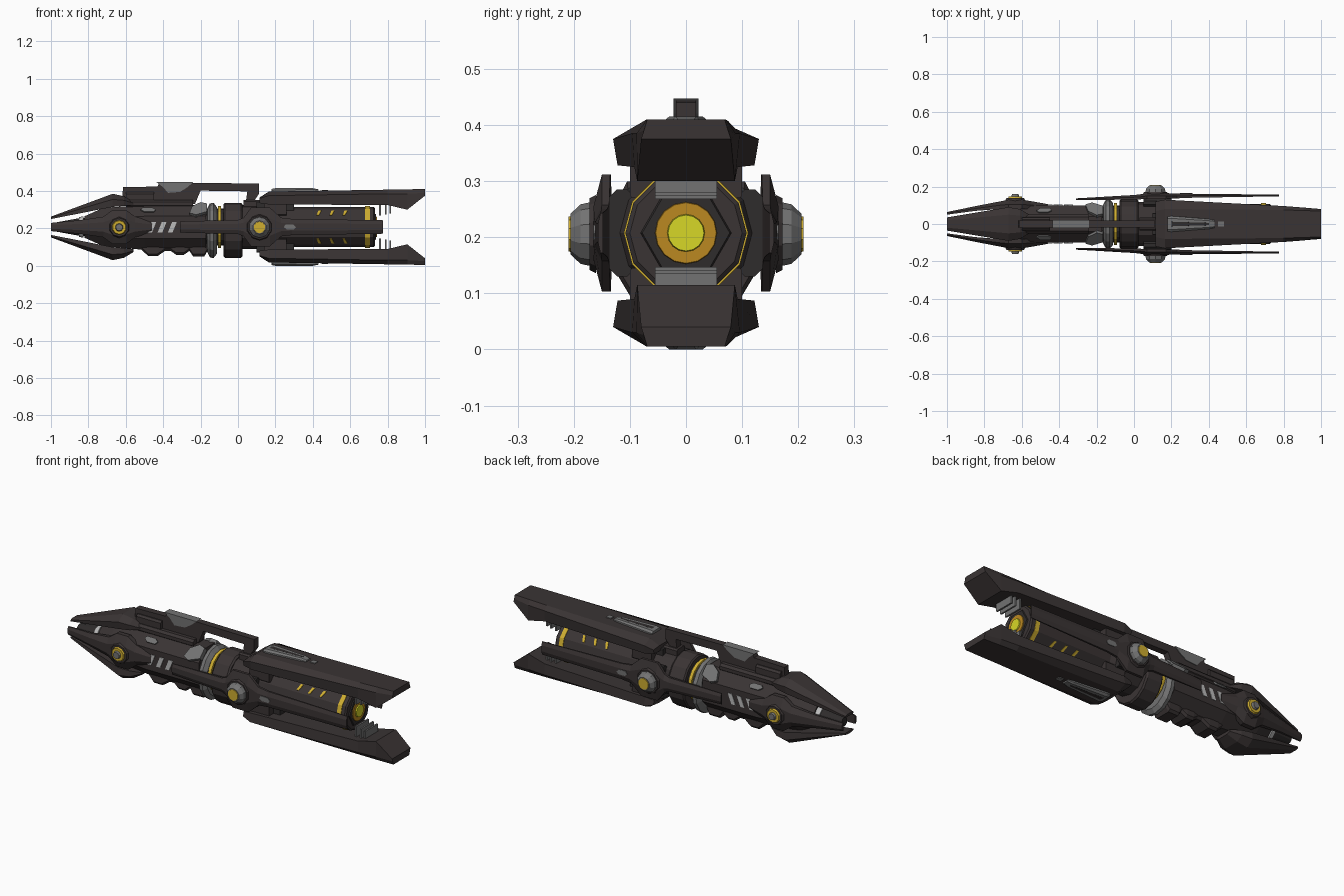
import bpy, bmesh, math

if "Cube" in bpy.data.objects:
    bpy.data.objects.remove(bpy.data.objects["Cube"])

CZ = 0.2075  # height of the long axis


def mat(name, r, g, b):
    m = bpy.data.materials.new(name)
    m.diffuse_color = (r, g, b, 1)
    m.use_nodes = True
    m.node_tree.nodes["Principled BSDF"].inputs["Base Color"].default_value = m.diffuse_color
    return m


DARK = mat("dark_brown_metal", 0.042, 0.034, 0.034)
DEEP = mat("deep_grey_metal", 0.028, 0.025, 0.025)
GREY = mat("mid_grey_metal", 0.17, 0.17, 0.17)
PALE = mat("pale_grey_paint", 0.5, 0.5, 0.5)
YELLOW = mat("yellow_paint", 0.62, 0.42, 0.03)
AMBER = mat("amber_lens", 0.5, 0.25, 0.015)
BRIGHT = mat("bright_lens", 0.68, 0.68, 0.02)


def loft(name, secs, m, mirror=""):
    """Skin a list of point rings, cap the ends, mirror in y and/or about CZ."""
    bm = bmesh.new()
    for sy in ((1, -1) if "y" in mirror else (1,)):
        for sz in ((1, -1) if "z" in mirror else (1,)):
            rings = [[bm.verts.new((x, y * sy, CZ + (z - CZ) * sz)) for x, y, z in s] for s in secs]
            n = len(rings[0])
            for a, b in zip(rings, rings[1:]):
                for i in range(n):
                    j = (i + 1) % n
                    bm.faces.new((a[i], a[j], b[j], b[i]))
            bm.faces.new(rings[0])
            bm.faces.new(rings[-1])
    bmesh.ops.recalc_face_normals(bm, faces=bm.faces)
    me = bpy.data.meshes.new(name)
    bm.to_mesh(me)
    bm.free()
    me.materials.append(m)
    ob = bpy.data.objects.new(name, me)
    bpy.context.collection.objects.link(ob)
    return ob


def box8(x, y0, y1, z0, z1, c):
    """Chamfered rectangle across x."""
    return [(x, y0 + c, z0), (x, y1 - c, z0), (x, y1, z0 + c), (x, y1, z1 - c),
            (x, y1 - c, z1), (x, y0 + c, z1), (x, y0, z1 - c), (x, y0, z0 + c)]


def box(name, x0, x1, y0, y1, z0, z1, m, mirror="", c=0.004):
    return loft(name, [box8(x, y0, y1, z0, z1, c) for x in (x0, x1)], m, mirror)


def wedge(x, wt, ws, wb, zt, zs, zb):
    """Blade section: narrow outer face, wide shoulder, inner face."""
    return [(x, -wt, zt), (x, wt, zt), (x, ws, zs), (x, wb, zb), (x, -wb, zb), (x, -ws, zs)]


def side_plate(x, y0, y1, h):
    """Thin side plate section with a bevelled outer face."""
    e = h * 0.45
    return [(x, y0, CZ - h), (x, (y0 + y1) / 2, CZ - h), (x, y1, CZ - e), (x, y1, CZ + e),
            (x, (y0 + y1) / 2, CZ + h), (x, y0, CZ + h)]


def prism(name, pts, y0, y1, m, mirror=""):
    return loft(name, [[(x, y, z) for x, z in pts] for y in (y0, y1)], m, mirror)


def tilt_plate(name, pts, d0, d1, m, mirror="y", u0=0.0):
    """Plate lying on the upper 45-degree facet; points are (x, distance up the facet)."""
    k = math.sqrt(0.5)
    return loft(name, [[(x, k * (d - u - u0), CZ + k * (d + u + u0)) for x, u in pts] for d in (d0, d1)], m, mirror)


def lathe_x(name, prof, m, n=12, cz=CZ, sy=1.0):
    return loft(name, [[(x, r * sy * math.cos(2 * math.pi * i / n), cz + r * math.sin(2 * math.pi * i / n))
                        for i in range(n)] for x, r in prof], m)


def lathe_y(name, cx, prof, m, n=10):
    return loft(name, [[(cx + r * math.cos(2 * math.pi * (i + .5) / n), y, CZ - 0.002 + r * math.sin(2 * math.pi * (i + .5) / n))
                        for i in range(n)] for y, r in prof], m, "y")


# Rear hull and tail core
loft("rear_hull", [box8(-0.82, -.05, .05, .15, .265, .03), box8(-0.72, -.085, .085, .105, .31, .05),
                   box8(-0.5, -.1, .1, .085, .325, .06), box8(-0.17, -.1, .1, .085, .325, .06)], DARK)
lathe_x("tail_core", [(-.97, .025), (-.86, .045), (-.81, .05)], DEEP)
lathe_x("tail_band", [(-.85, .052), (-.825, .058)], PALE)

# Ribbed underside of the rear hull
loft("under_ribs", [box8(x, -w, w, z, .12, .012) for x, w, z in
                    ((-.52, .05, .09), (-.48, .055, .052), (-.43, .055, .052), (-.39, .05, .08), (-.36, .05, .08),
                     (-.33, .055, .058), (-.29, .055, .058), (-.26, .05, .08), (-.24, .055, .05), (-.18, .055, .05),
                     (-.16, .05, .085))], DARK)

# Tail fins: top and bottom, then the two sides
loft("tail_fins", [wedge(-1, .02, .035, .035, .263, .258, .25), wedge(-.67, .05, .09, .085, .385, .355, .315),
                   wedge(-.61, .045, .08, .075, .372, .35, .32), wedge(-.56, .03, .05, .05, .342, .335, .325)], DARK, "z")
loft("tail_side_fins", [side_plate(*s) for s in
                        ((-1, .05, .064, .022), (-.85, .07, .095, .036), (-.72, .08, .12, .055), (-.67, .08, .13, .092),
                         (-.6, .08, .13, .092), (-.55, .08, .122, .055), (-.46, .085, .106, .03))], DARK, "y")
lathe_y("rear_pod_base", -.635, [(.12, .058), (.138, .05)], DARK)
lathe_y("rear_pod_ring", -.635, [(.13, .042), (.148, .036)], YELLOW)
lathe_y("rear_pod_cap", -.635, [(.14, .024), (.16, .018)], GREY)

# Painted slashes and vents on the rear hull
for i, x in enumerate((-.485, -.43, -.375)):
    prism("hull_stripe_%d" % i, [(x, .178), (x + .025, .178), (x + .048, .235), (x + .023, .235)], .096, .103, PALE, "y")
tilt_plate("hull_vent", [(-.52, 0), (-.5, -.016), (-.45, -.016), (-.44, 0), (-.46, .014), (-.51, .014)],
           .11, .119, GREY, u0=.014)
tilt_plate("hull_clamp", [(-.26, -.03), (-.225, -.045), (-.165, -.02), (-.165, .04), (-.2, .05), (-.245, .02)],
           .1, .128, GREY, u0=.01)

# Rings at the middle joint
lathe_x("joint_core", [(-.18, .1), (.05, .1)], DEEP, 16)
lathe_x("grey_ring", [(-.165, .115), (-.15, .145), (-.13, .147), (-.113, .125)], GREY, 16, .189, .9)
lathe_x("yellow_joint_ring", [(-.108, .112), (-.09, .112)], YELLOW, 16)
lathe_x("dark_ring", [(-.077, .14), (-.07, .147), (.015, .147), (.024, .14)], DARK, 16, .19, .9)

# Front barrel and lens
lathe_x("front_collar", [(.02, .118), (.2, .118), (.23, .108)], DARK)
lathe_x("barrel", [(.2, .108), (.725, .108), (.732, .1)], DARK)
lathe_x("barrel_band", [(.68, .111), (.705, .111)], YELLOW)
lathe_x("lens_rim", [(.73, .082), (.738, .078)], DEEP, 6)
lathe_x("amber_disc", [(.735, .056), (.742, .054)], AMBER, 16)
lathe_x("bright_disc", [(.74, .034), (.748, .032)], BRIGHT, 16)
for i, x in enumerate((.42, .49, .56)):
    tilt_plate("barrel_slash_%d" % i, [(x, -.018), (x + .012, -.018), (x + .026, .018), (x + .01, .018)],
               .1, .108, YELLOW, "yz")

# Long upper and lower blades
loft("long_blades", [wedge(.115, .07, .12, .115, .365, .36, .335), wedge(.165, .08, .13, .122, .397, .375, .328),
                     wedge(.8, .075, .096, .092, .407, .385, .325), wedge(.905, .072, .088, .087, .409, .385, .3),
                     wedge(1, .069, .075, .08, .41, .39, .375)], DARK, "z")
loft("blade_inserts", [wedge(.18, .028, .04, .04, .411, .403, .37), wedge(.2, .03, .042, .042, .415, .405, .37),
                       wedge(.4, .018, .026, .03, .415, .408, .37), wedge(.43, .014, .02, .02, .409, .404, .37)], GREY, "z")
loft("insert_slots", [box8(.2, -.014, .014, .405, .4152, .002), box8(.4, -.008, .008, .405, .4152, .002)], DEEP, "z")
prism("blade_vents", [(.45, .4), (.48, .4), (.48, .406), (.45, .406)], -.014, .014, GREY, "z")
box("blade_struts", .1, .3, -.06, .06, .29, .345, DEEP, "z")
box("blade_wall_struts", .14, .26, .05, .1, .27, .34, DARK, "yz")
for i, x in enumerate((.755, .785, .81)):
    box("blade_fin_%d" % i, x, x + .009, -.055, .055, .268 + .006 * i, .335, GREY, "z", .001)

# Side blades with round pods
loft("side_blades", [side_plate(*s) for s in
                     ((-.31, .127, .137, .03), (0, .131, .155, .038), (.03, .132, .158, .05), (.07, .134, .165, .104),
                      (.17, .135, .165, .104), (.23, .137, .163, .05), (.29, .14, .162, .043),
                      (.775, .148, .157, .036))], DARK, "y")
box("side_blade_mounts", .05, .2, .09, .138, .13, .285, DEEP, "y", .015)
lathe_y("front_pod_base", .115, [(.16, .07), (.172, .064)], DARK)
lathe_y("front_pod", .115, [(.165, .058), (.188, .053), (.206, .036)], GREY)
lathe_y("front_pod_disc", .115, [(.2, .033), (.209, .031)], YELLOW)
prism("side_blade_vent", [(.245, .207), (.26, .195), (.3, .195), (.31, .207), (.295, .222), (.255, .222)],
      .156, .165, GREY, "y")

# Top handle with its saddle and clip
box("handle_saddle", -.6, -.24, -.05, .05, .31, .352, DARK, "", .012)
prism("handle", [(-.62, .33), (-.615, .42), (-.43, .424), (-.42, .445), (.112, .44), (.112, .385), (.075, .33),
                 (.04, .33), (.05, .398), (-.2, .402), (-.23, .33)], -.018, .018, DARK)
prism("handle_clip", [(-.435, .447), (-.24, .447), (-.27, .42), (-.31, .395), (-.375, .39), (-.4, .42)],
      -.022, .022, GREY)
box("handle_rear_block", -.6, -.45, -.034, .034, .34, .395, DARK, "", .01)
box("handle_foot", .03, .12, -.035, .035, .3, .352, DARK, "", .008)
